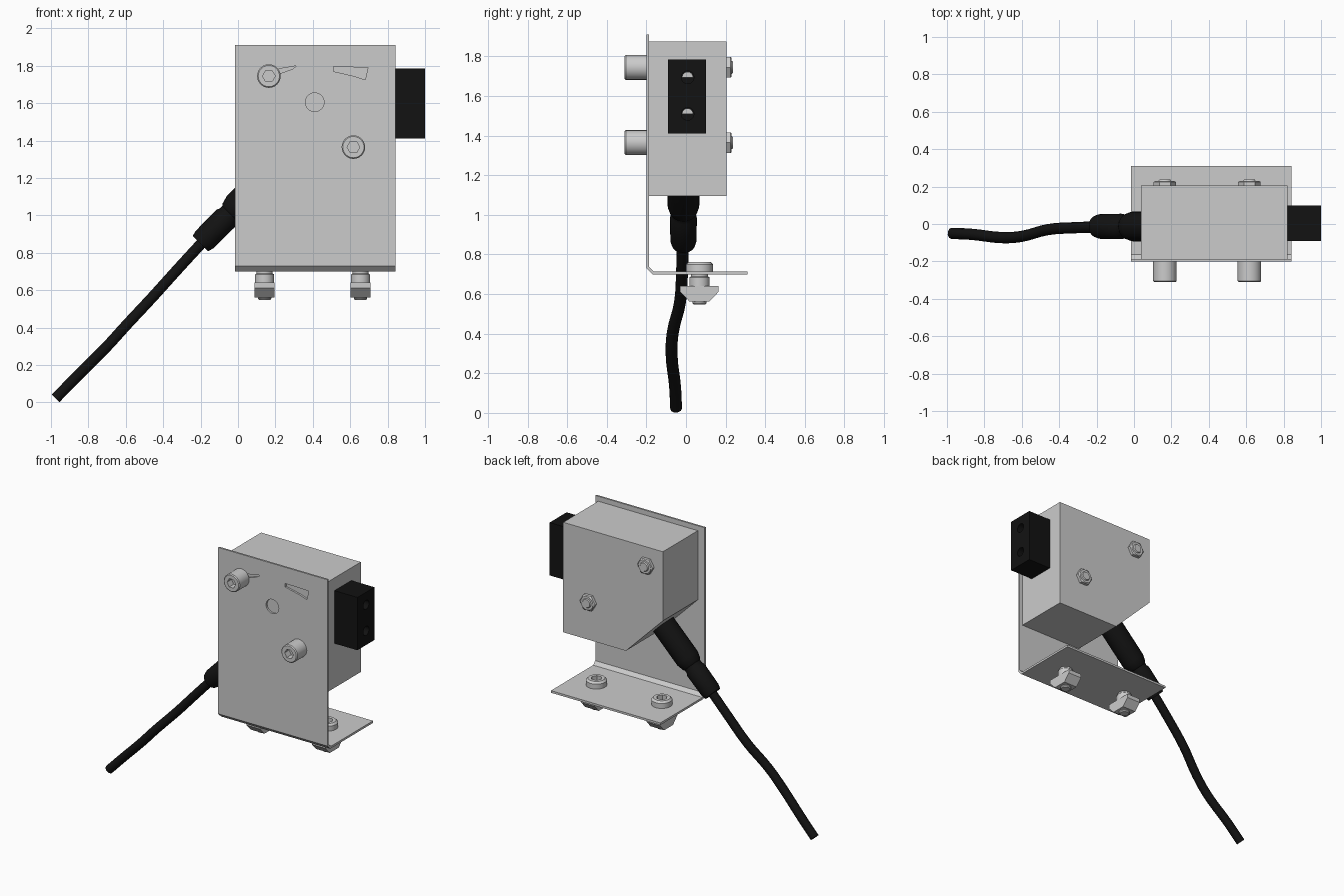
import bpy, bmesh
from math import pi, cos, sin
from mathutils import Vector

if "Cube" in bpy.data.objects:
    bpy.data.objects.remove(bpy.data.objects["Cube"])

black = bpy.data.materials.new("black_plastic")
black.diffuse_color = (0.006, 0.006, 0.006, 1)
black.use_nodes = True
black.node_tree.nodes["Principled BSDF"].inputs["Base Color"].default_value = black.diffuse_color


def finish(name, bm, mat=None, smooth=False):
    bmesh.ops.recalc_face_normals(bm, faces=bm.faces)
    me = bpy.data.meshes.new(name)
    bm.to_mesh(me)
    bm.free()
    ob = bpy.data.objects.new(name, me)
    bpy.context.collection.objects.link(ob)
    if mat:
        me.materials.append(mat)
    if smooth:
        bpy.ops.object.select_all(action='DESELECT')
        bpy.context.view_layer.objects.active = ob
        ob.select_set(True)
        bpy.ops.object.shade_smooth_by_angle(angle=0.6)
    return ob


def prism(name, pts, axis, a, b, mat=None):
    """Extrude a 2D outline along x (outline y,z) or y (outline x,z)."""
    bm = bmesh.new()
    place = (lambda p, t: (t, p[0], p[1])) if axis == 'x' else (lambda p, t: (p[0], t, p[1]))
    lo = [bm.verts.new(place(p, a)) for p in pts]
    hi = [bm.verts.new(place(p, b)) for p in pts]
    bm.faces.new(lo)
    bm.faces.new(hi)
    n = len(pts)
    for i in range(n):
        j = (i + 1) % n
        bm.faces.new((lo[i], lo[j], hi[j], hi[i]))
    return finish(name, bm, mat)


def lathe(name, origin, direction, profile, mat=None, seg=24):
    """Rings of (radius, distance[, 'hex']) swept around an axis."""
    rot = Vector((0, 0, 1)).rotation_difference(Vector(direction))
    bm = bmesh.new()
    rings = []
    for r, d, *hexa in profile:
        ring = []
        for k in range(seg):
            t = 2 * pi * k / seg
            rr = r * cos(pi / 6) / cos(t % (pi / 3) - pi / 6) if hexa else r
            ring.append(bm.verts.new(rot @ Vector((rr * cos(t), rr * sin(t), d)) + Vector(origin)))
        rings.append(ring)
    for p, q in zip(rings, rings[1:]):
        for k in range(seg):
            m = (k + 1) % seg
            bm.faces.new((p[k], p[m], q[m], q[k]))
    bm.faces.new(rings[0])
    bm.faces.new(rings[-1])
    return finish(name, bm, mat, True)


def disc(cx, cz, r, a=0, b=2 * pi, n=24):
    return [(cx + r * cos(a + (b - a) * i / n), cz + r * sin(a + (b - a) * i / n)) for i in range(n)]


def cut(ob, cutter):
    m = ob.modifiers.new("cut", 'BOOLEAN')
    m.object = cutter
    m.solver = 'EXACT'
    bpy.context.view_layer.objects.active = ob
    bpy.ops.object.modifier_apply(modifier=m.name)
    bpy.data.objects.remove(cutter)


# L-shaped sheet bracket with small cutouts in the upright
bracket = prism("bracket", [(-.2, 1.91), (-.2, .73), (-.17, .70), (.31, .70), (.31, .715),
                            (-.163, .715), (-.187, .738), (-.187, 1.91)], 'x', -.015, .843)
for shape in ([(.51, 1.795), (.695, 1.79), (.68, 1.725), (.62, 1.745), (.51, 1.77)],
              [(.20, 1.78), (.315, 1.80), (.29, 1.782), (.20, 1.75)],
              disc(.41, 1.605, .05)):
    cut(bracket, prism("cutter", shape, 'y', -.3, -.1871))

# Sensor housing with one angled lower corner
prism("housing", [(.038, 1.385), (.038, 1.875), (.82, 1.875), (.82, 1.095), (.328, 1.095)],
      'y', -.187, .205)

# Black connector block with two recessed contacts
block = prism("connector_block", [(-.09, 1.41), (.10, 1.41), (.10, 1.785), (-.09, 1.785)],
              'x', .82, 1.0, black)
for z in (1.51, 1.695):
    cut(block, prism("cutter", disc(.008, z, .032), 'x', .92, 1.1))
    prism("contact", disc(.008, z, .028, 0, pi, 12) + [(-.02, z)], 'x', .915, .94)

# Cap screws through the housing, nuts on the back
for x, z in ((.165, 1.745), (.617, 1.365)):
    lathe("cap_screw", (x, -.2, z), (0, -1, 0),
          [(.063, 0), (.063, .104), (.057, .11), (.034, .11, 'hex'), (.034, .06, 'hex')])
    lathe("nut", (x, .205, z), (0, 1, 0),
          [(.06, 0, 'hex'), (.06, .02, 'hex'), (.048, .026), (.036, .026)])
    lathe("screw_end", (x, .2, z), (0, 1, 0), [(.035, 0), (.035, .028), (.028, .038)])

# Mounting bolts with collar and slot nut under the flange
for x in (.142, .655):
    c = (x, .068, .7)
    lathe("bolt_head", c, (0, 0, 1),
          [(.068, .015), (.068, .05), (.055, .063), (.036, .063, 'hex'), (.036, .03, 'hex')])
    lathe("bolt_shaft", c, (0, 0, -1), [(.036, 0), (.036, .145), (.03, .152)])
    lathe("bolt_collar", c, (0, 0, -1), [(.043, 0), (.043, .01), (.051, .016), (.051, .065)])
    prism("slot_nut", [(-.03, .64), (.165, .64), (.165, .612), (.118, .562), (.018, .562), (-.03, .612)],
          'x', x - .053, x + .053)

# Cable gland and strain relief leaving the angled corner
lathe("strain_relief", (.195, -.013, 1.245), (-1, 0, -1),
      [(.08, 0), (.08, .28), (.068, .325), (.06, .335), (.06, .355), (.068, .37), (.066, .53), (.058, .56)],
      black)

# Cable
cu = bpy.data.curves.new("cable", 'CURVE')
cu.dimensions = '3D'
cu.bevel_depth = .03
cu.bevel_resolution = 3
cu.resolution_u = 4
cu.use_fill_caps = True
pts = [(-.975, -.05, .022), (-.87, -.055, .13), (-.7, -.073, .3), (-.6, -.066, .41),
       (-.46, -.03, .56), (-.32, -.02, .715), (-.15, -.015, .9)]
sp = cu.splines.new('BEZIER')
sp.bezier_points.add(len(pts) - 1)
for bp, p in zip(sp.bezier_points, pts):
    bp.co = p
    bp.handle_left_type = bp.handle_right_type = 'AUTO'
cu.materials.append(black)
bpy.context.collection.objects.link(bpy.data.objects.new("cable", cu))
